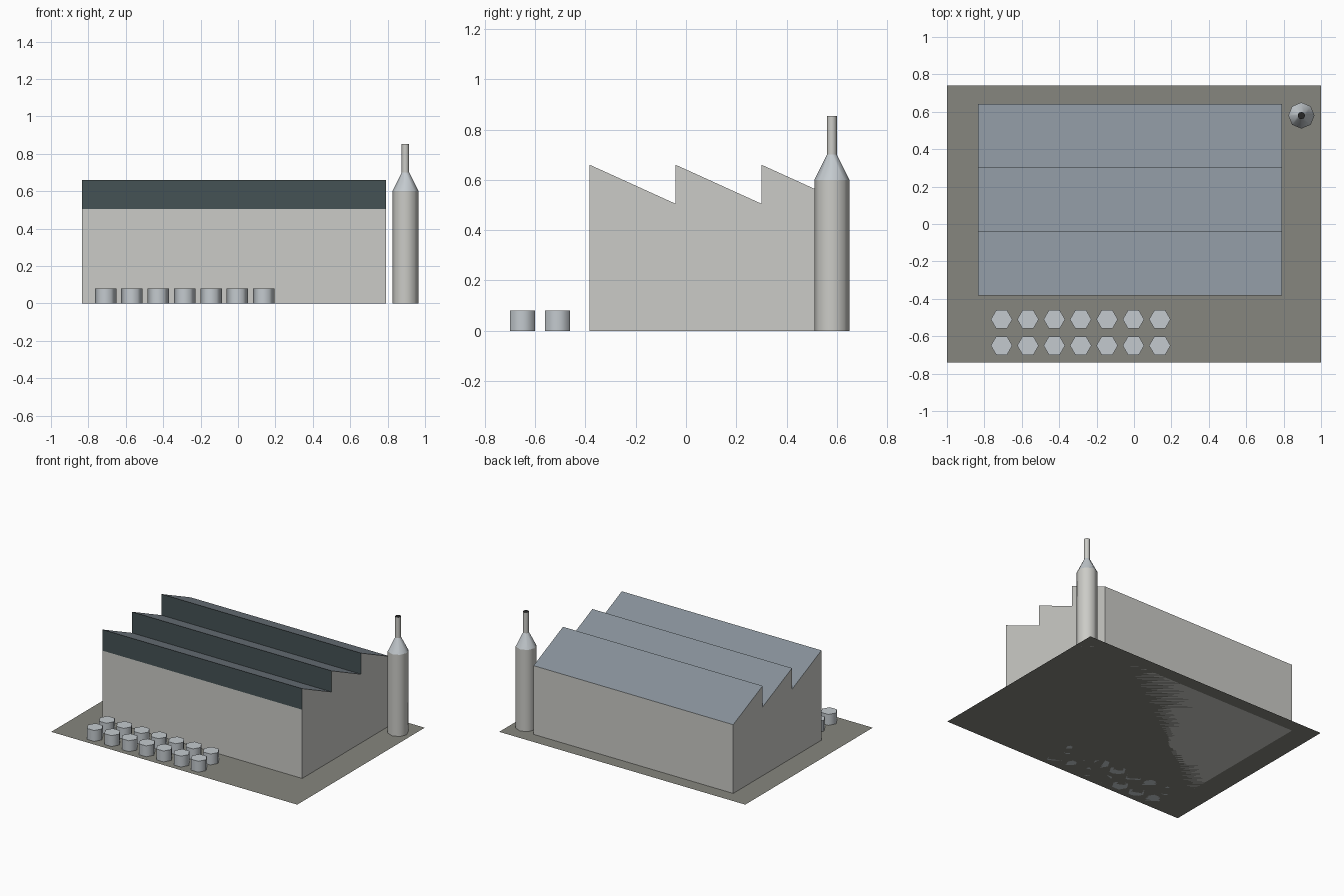
import bpy, math

if "Cube" in bpy.data.objects:
    bpy.data.objects.remove(bpy.data.objects["Cube"])

def material(name, r, g, b):
    m = bpy.data.materials.new(name)
    m.diffuse_color = (r, g, b, 1)
    m.use_nodes = True
    m.node_tree.nodes["Principled BSDF"].inputs["Base Color"].default_value = m.diffuse_color
    return m

CONCRETE = material("concrete", 0.24, 0.24, 0.21)
WALL = material("wall", 0.60, 0.60, 0.57)
ROOF = material("roof", 0.24, 0.28, 0.32)
GLASS = material("glass", 0.06, 0.085, 0.09)
METAL = material("metal", 0.55, 0.59, 0.62)
SOOT = material("soot", 0.02, 0.02, 0.02)

def mesh_object(name, verts, faces, mats, indices=None):
    me = bpy.data.meshes.new(name)
    me.from_pydata(verts, [], faces)
    for m in mats:
        me.materials.append(m)
    if indices:
        me.polygons.foreach_set("material_index", indices)
    ob = bpy.data.objects.new(name, me)
    bpy.context.collection.objects.link(ob)
    return ob

def frustum(name, x, y, z0, z1, r0, r1, sides, mat, cap=None):
    bpy.ops.mesh.primitive_cone_add(vertices=sides, radius1=r0, radius2=r1,
                                    depth=z1 - z0, location=(x, y, (z0 + z1) / 2))
    ob = bpy.context.object
    ob.name = name
    ob.data.materials.append(mat)
    if cap:
        ob.data.materials.append(cap)
        for p in ob.data.polygons:
            if p.normal.z > 0.9:
                p.material_index = 1
    bpy.ops.object.shade_smooth_by_angle(angle=math.radians(65))
    return ob

# Flat yard slab
mesh_object("yard", [(-1, -0.74, 0), (1, -0.74, 0), (1, 0.74, 0), (-1, 0.74, 0)],
            [(0, 1, 2, 3)], [CONCRETE])

# Factory hall: sawtooth side profile (y, z) extruded along x
X0, X1, Y0, BAY, LOW, HIGH = -0.833, 0.79, -0.383, 0.3415, 0.505, 0.66
profile, kinds = [(Y0, 0)], []          # kind of the strip after each point
kinds.append(0)
for i in range(3):
    y = Y0 + i * BAY
    profile += [(y, LOW), (y, HIGH)]
    kinds += [2, 1]                     # glazing, then sloped roof
profile += [(Y0 + 3 * BAY, LOW), (Y0 + 3 * BAY, 0)]
kinds += [0, 0]                         # rear wall, floor
n = len(profile)
verts = [(x, y, z) for x in (X0, X1) for y, z in profile]
faces = [(i, n + i, n + (i + 1) % n, (i + 1) % n) for i in range(n)]
faces += [tuple(range(n)), tuple(range(2 * n - 1, n - 1, -1))]
hall = mesh_object("factory_hall", verts, faces, [WALL, ROOF, GLASS], kinds + [0, 0])

# Chimney: wide stack, tapered shoulder, thin flue
CX, CY = 0.895, 0.58
frustum("chimney_stack", CX, CY, 0, 0.6, 0.07, 0.07, 8, WALL)
frustum("chimney_shoulder", CX, CY, 0.6, 0.7, 0.07, 0.02, 8, METAL)
frustum("chimney_flue", CX, CY, 0.7, 0.853, 0.02, 0.02, 8, WALL, SOOT)

# Two rows of hexagonal storage drums
for row, y in enumerate((-0.65, -0.51)):
    for i in range(7):
        drum = frustum(f"drum_{row}_{i}", -0.708 + i * 0.141, y, 0, 0.08,
                       0.0575, 0.0575, 6, METAL)
        drum.rotation_euler.z = math.radians(30)
